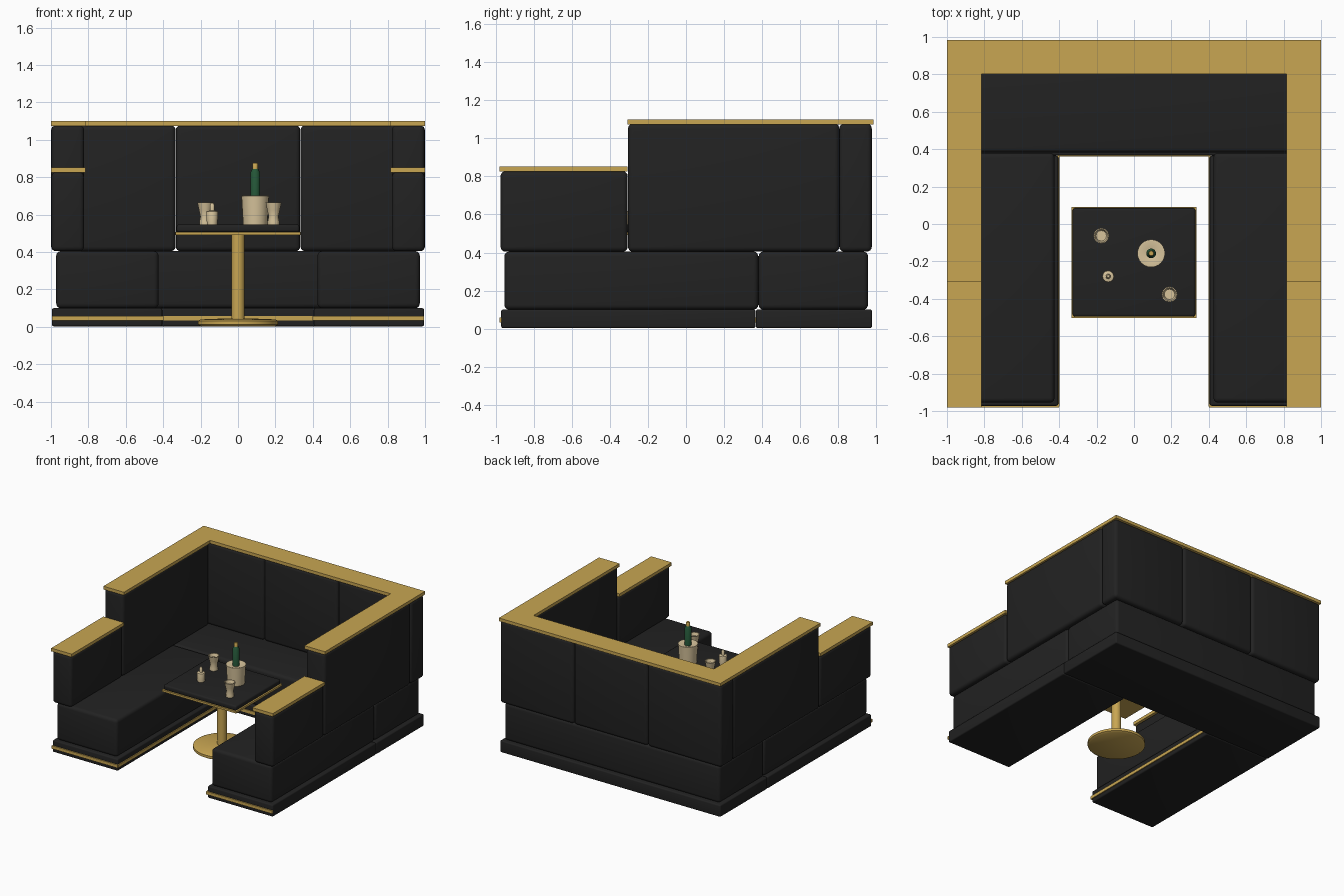
import bpy, bmesh, math

if "Cube" in bpy.data.objects:
    bpy.data.objects.remove(bpy.data.objects["Cube"])


def material(name, rgb):
    m = bpy.data.materials.new(name)
    m.diffuse_color = (*rgb, 1)
    m.use_nodes = True
    m.node_tree.nodes["Principled BSDF"].inputs["Base Color"].default_value = m.diffuse_color
    return m


BLACK = material("black_leather", (0.016, 0.016, 0.016))
GOLD = material("brass_gold", (0.58, 0.38, 0.085))
CREAM = material("cream_ceramic", (0.68, 0.55, 0.33))
GREEN = material("bottle_green", (0.018, 0.095, 0.04))


def finish(bm, name, mat, smooth=True):
    bmesh.ops.recalc_face_normals(bm, faces=bm.faces)
    me = bpy.data.meshes.new(name)
    bm.to_mesh(me)
    bm.free()
    me.materials.append(mat)
    ob = bpy.data.objects.new(name, me)
    bpy.context.collection.objects.link(ob)
    if smooth:
        bpy.ops.object.select_all(action='DESELECT')
        ob.select_set(True)
        bpy.context.view_layer.objects.active = ob
        bpy.ops.object.shade_smooth_by_angle(angle=math.radians(35))
    return ob


def box(name, x, y, z, mat, bevel=0.0):
    """Box from (min, max) ranges, with optional rounded edges."""
    bm = bmesh.new()
    bmesh.ops.create_cube(bm, size=1)
    for v in bm.verts:
        for i, (lo, hi) in enumerate((x, y, z)):
            v.co[i] = lo if v.co[i] < 0 else hi
    if bevel:
        bmesh.ops.bevel(bm, geom=bm.edges[:], offset=bevel, segments=4,
                        profile=0.5, affect='EDGES')
    return finish(bm, name, mat, bool(bevel))


def pair(name, x, y, z, mat, bevel=0.0):
    """The same box on the left and right sides."""
    box("right_" + name, x, y, z, mat, bevel)
    box("left_" + name, (-x[1], -x[0]), y, z, mat, bevel)


def lathe(name, cx, cy, profile, mat, sides=24):
    """Closed turned solid from (radius, height) points."""
    bm = bmesh.new()
    rings = [[bm.verts.new((cx + r * math.cos(2 * math.pi * k / sides),
                            cy + r * math.sin(2 * math.pi * k / sides), z))
              for k in range(sides)] for r, z in profile]
    for a, b in zip(rings, rings[1:]):
        for k in range(sides):
            n = (k + 1) % sides
            bm.faces.new((a[k], a[n], b[n], b[k]))
    bm.faces.new(rings[0][::-1])
    bm.faces.new(rings[-1])
    return finish(bm, name, mat)


# Plinth with brass trim strips
pair("plinth", (0.405, 0.995), (-0.972, 0.365), (0.003, 0.1), BLACK, 0.01)
box("back_plinth", (-0.995, 0.995), (0.367, 0.978), (0.003, 0.1), BLACK, 0.01)
pair("front_trim", (0.4, 0.995), (-0.981, -0.97), (0.033, 0.058), GOLD)
pair("inner_trim", (0.398, 0.408), (-0.975, 0.37), (0.033, 0.058), GOLD)
box("back_trim", (-0.405, 0.405), (0.36, 0.37), (0.033, 0.058), GOLD)

# Seat cushions
pair("seat", (0.425, 0.972), (-0.955, 0.38), (0.1, 0.405), BLACK, 0.025)
box("back_seat", (-0.972, 0.972), (0.382, 0.957), (0.1, 0.405), BLACK, 0.025)

# Upholstered walls
for i, side in enumerate(("left", "middle", "right")):
    x0 = -1 + i * 2 / 3
    box(side + "_back_panel", (x0 + 0.001, x0 + 0.666), (0.806, 0.977),
        (0.405, 1.077), BLACK, 0.025)
pair("tall_side_panel", (0.823, 0.997), (-0.305, 0.806), (0.405, 1.077), BLACK, 0.025)
pair("low_side_panel", (0.823, 0.997), (-0.975, -0.307), (0.405, 0.827), BLACK, 0.025)

# Brass caps on the walls
box("back_cap", (-1, 1), (0.803, 0.985), (1.074, 1.1), GOLD)
pair("tall_side_cap", (0.815, 1), (-0.307, 0.803), (1.074, 1.1), GOLD)
pair("low_side_cap", (0.815, 1), (-0.98, -0.307), (0.826, 0.852), GOLD)

# Table
TY = -0.205
box("table_brass_edge", (-0.335, 0.335), (TY - 0.297, TY + 0.297), (0.492, 0.508), GOLD)
box("table_top", (-0.328, 0.328), (TY - 0.29, TY + 0.29), (0.506, 0.547), BLACK, 0.013)
lathe("table_column", 0, TY, [(0.036, 0.03), (0.036, 0.495)], GOLD, 32)
lathe("table_foot", 0, TY, [(0.2, 0.003), (0.215, 0.012), (0.215, 0.032),
                            (0.2, 0.04), (0.04, 0.046)], GOLD, 40)

# Ice bucket and bottle
BX, BY = 0.092, -0.157
lathe("ice_bucket", BX, BY, [(0.065, 0.546), (0.074, 0.7), (0.066, 0.702),
                             (0.03, 0.69)], CREAM)
lathe("bottle", BX, BY, [(0.026, 0.68), (0.026, 0.825), (0.016, 0.845)], GREEN, 16)
lathe("bottle_cap", BX, BY, [(0.015, 0.842), (0.015, 0.87), (0.012, 0.875)], GOLD, 16)

# Cups and small jar
for name, cx, cy in (("left_cup", -0.175, -0.063), ("right_cup", 0.19, -0.376)):
    lathe(name, cx, cy, [(0.031, 0.546), (0.031, 0.565), (0.026, 0.59),
                         (0.034, 0.625), (0.042, 0.664), (0.036, 0.664),
                         (0.028, 0.64)], CREAM, 12)
lathe("small_jar", -0.138, -0.28, [(0.028, 0.546), (0.032, 0.612), (0.03, 0.618),
                                   (0.013, 0.622), (0.013, 0.65), (0.007, 0.662)],
      CREAM, 12)
